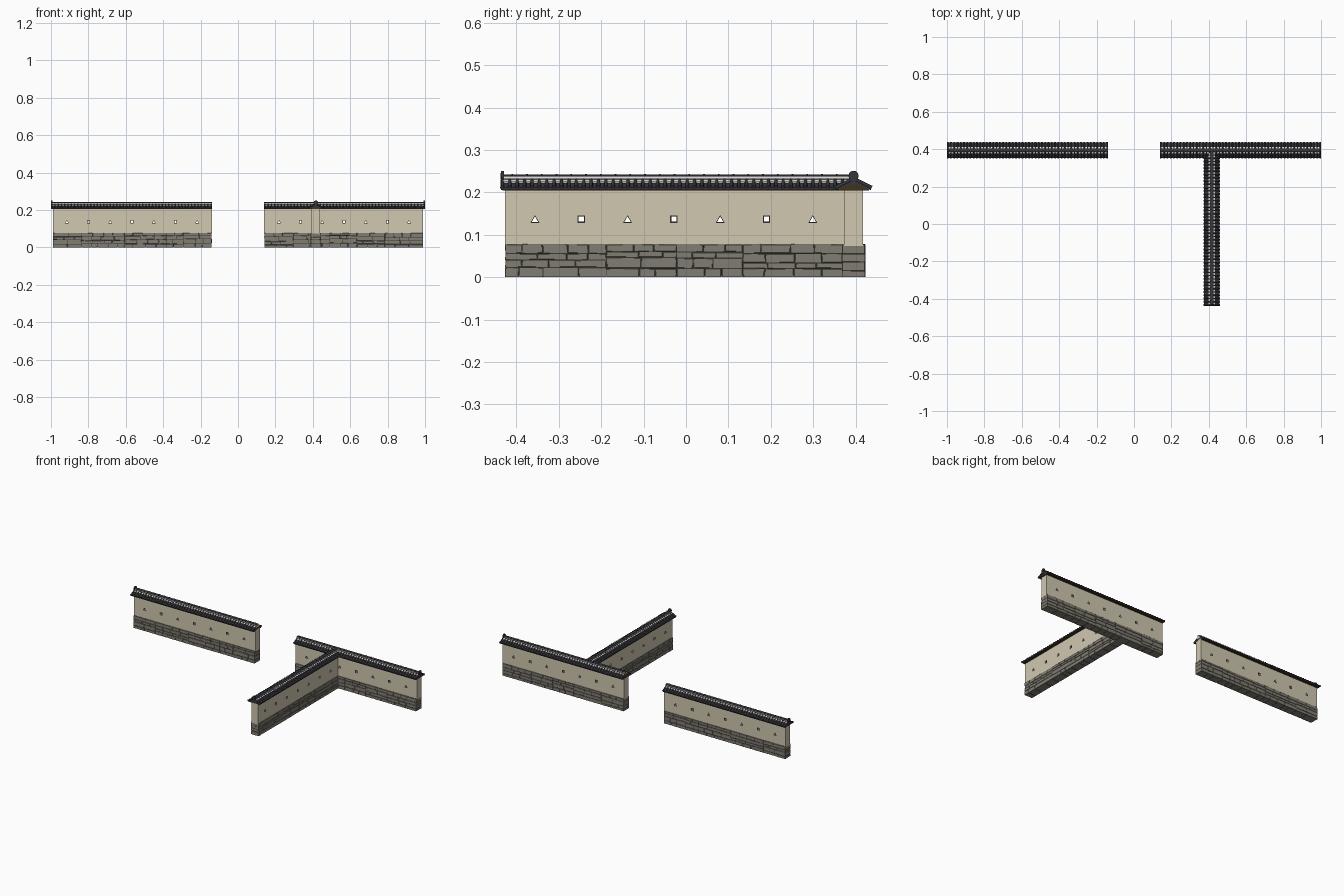
import bpy, bmesh, math, random
from mathutils import Matrix, Vector

cube = bpy.data.objects.get("Cube")
if cube:
    bpy.data.objects.remove(cube)
random.seed(7)


def material(name, r, g, b):
    m = bpy.data.materials.new(name)
    m.use_nodes = True
    m.diffuse_color = (r, g, b, 1)
    m.node_tree.nodes["Principled BSDF"].inputs["Base Color"].default_value = (r, g, b, 1)
    return m


CLAY = material("clay plaster", 0.64, 0.58, 0.44)
STONE = material("grey stone", 0.22, 0.205, 0.17)
MORTAR = material("dark joint", 0.045, 0.041, 0.034)
TILE = material("roof tile", 0.038, 0.038, 0.046)
WOOD = material("brown wood", 0.055, 0.032, 0.01)
LIME = material("white lime", 0.85, 0.84, 0.80)
FRAME = material("dark frame", 0.035, 0.03, 0.025)


def finish(bm, name, mat, place, smooth=False):
    """Turn a bmesh into a placed object."""
    bmesh.ops.recalc_face_normals(bm, faces=bm.faces)
    mesh = bpy.data.meshes.new(name)
    bm.to_mesh(mesh)
    bm.free()
    mesh.materials.append(mat)
    ob = bpy.data.objects.new(name, mesh)
    bpy.context.scene.collection.objects.link(ob)
    ob.matrix_world = place
    if smooth:
        bpy.ops.object.select_all(action='DESELECT')
        ob.select_set(True)
        bpy.context.view_layer.objects.active = ob
        bpy.ops.object.shade_smooth_by_angle(angle=math.radians(50))
    return ob


def box(bm, x0, x1, y0, y1, z0, z1):
    m = Matrix.Translation(((x0 + x1) / 2, (y0 + y1) / 2, (z0 + z1) / 2))
    m = m @ Matrix.Diagonal((x1 - x0, y1 - y0, z1 - z0, 1))
    return bmesh.ops.create_cube(bm, size=1, matrix=m)["verts"]


def prism(bm, loop, offset):
    """Extrude a closed loop of points along an offset."""
    a = [bm.verts.new(p) for p in loop]
    b = [bm.verts.new(Vector(p) + Vector(offset)) for p in loop]
    bm.faces.new(a)
    bm.faces.new(b[::-1])
    for i in range(len(a)):
        j = (i + 1) % len(a)
        bm.faces.new((a[i], b[i], b[j], a[j]))


def gable(bm, half, x0, x1):
    """Prism along x from the right half of a symmetric section."""
    section = half + [(-y, z) for y, z in reversed(half) if y > 0]
    prism(bm, [(x0, y, z) for y, z in section], (x1 - x0, 0, 0))


def rod(bm, p, q, r, sides=8):
    p, q = Vector(p), Vector(q)
    m = Matrix.Translation((p + q) / 2) @ (q - p).to_track_quat('Z', 'Y').to_matrix().to_4x4()
    bmesh.ops.create_cone(bm, cap_ends=True, segments=sides, radius1=r, radius2=r,
                          depth=(q - p).length, matrix=m)


def masonry(x0, x1, z0, z1):
    """Split a rectangle into irregular stones."""
    w, h = x1 - x0, z1 - z0
    t = random.uniform(0.36, 0.64)
    if w > 0.24 or (h < 0.03 and w > 0.085):
        c = x0 + w * t
        return masonry(x0, c, z0, z1) + masonry(c, x1, z0, z1)
    if h > 0.03:
        c = z0 + h * (0.5 + (t - 0.5) * 0.8)
        return masonry(x0, x1, z0, c) + masonry(x0, x1, c, z1)
    return [(x0, x1, z0, z1)]


HALF = 0.0225       # half thickness of the plaster
BASE = 0.078        # top of the stone footing
HOLE_Z = 0.137


def hole_loop(kind, x, size, y):
    if kind == "triangle":
        pts = [(-1, -0.85), (1, -0.85), (0, 0.9)]
    else:
        pts = [(-0.8, -0.8), (0.8, -0.8), (0.8, 0.8), (-0.8, 0.8)]
    return [(x + a * size, y, HOLE_Z + b * size) for a, b in pts]


def build_wall(name, length, place, ridge_extra=0.0):
    # stone footing over a dark core
    bm = bmesh.new()
    box(bm, 0.002, length - 0.002, -0.0255, 0.0255, 0.0015, BASE - 0.001)
    finish(bm, name + "_footing_core", MORTAR, place)
    bm = bmesh.new()
    gap = 0.0009
    for x0, x1, z0, z1 in masonry(0, length, 0, BASE):
        d = random.uniform(0.0268, 0.0278)
        for v in box(bm, x0 + gap, x1 - gap, -d, d, z0 + gap, z1 - gap):
            v.co.x += random.uniform(-1, 1) * 0.0009
            v.co.z += random.uniform(-1, 1) * 0.0008
            if v.co.z < 0.003:
                v.co.z = 0
    bmesh.ops.bevel(bm, geom=bm.edges[:], offset=0.0007, segments=1, affect='EDGES')
    finish(bm, name + "_footing_stones", STONE, place)

    # plaster panel with loopholes cut through
    bm = bmesh.new()
    box(bm, 0, length, -HALF, HALF, BASE - 0.004, 0.21)
    wall = finish(bm, name + "_plaster", CLAY, place)
    cut, frames = bmesh.new(), bmesh.new()
    for i in range(7):
        x = length * (0.0885 + i * 0.1365)
        kind = "square" if i % 2 else "triangle"
        prism(cut, hole_loop(kind, x, 0.0105, -0.05), (0, 0.1, 0))
        rings = [[frames.verts.new(p) for p in hole_loop(kind, x, s, y)]
                 for s, y in ((0.0108, -0.0229), (0.0075, -0.0229),
                              (0.0075, 0.0229), (0.0108, 0.0229))]
        for a, b in zip(rings, rings[1:] + rings[:1]):
            for k in range(len(a)):
                j = (k + 1) % len(a)
                frames.faces.new((a[k], a[j], b[j], b[k]))
    cutter = finish(cut, name + "_cutter", FRAME, place)
    cutter.hide_render = True
    mod = wall.modifiers.new("loopholes", 'BOOLEAN')
    mod.object, mod.operation, mod.solver = cutter, 'DIFFERENCE', 'EXACT'
    bpy.context.view_layer.update()
    mesh = bpy.data.meshes.new_from_object(wall.evaluated_get(bpy.context.evaluated_depsgraph_get()))
    wall.modifiers.clear()
    wall.data = mesh
    mesh.materials.clear()
    mesh.materials.append(CLAY)
    for p in mesh.polygons:
        p.material_index = 0
    bpy.data.objects.remove(cutter)

    # dark loophole rims with a plaster lining
    rims = finish(frames, name + "_loophole_frames", FRAME, place).data
    rims.materials.append(CLAY)
    for p in rims.polygons:
        p.material_index = 0 if abs(p.normal.y) > 0.5 else 1

    # wooden eaves
    bm = bmesh.new()
    gable(bm, [(0.036, 0.2045), (0.036, 0.208), (0, 0.222)], -0.006, length)
    finish(bm, name + "_eaves", WOOD, place)

    # tiled slopes with round rib tiles and eave discs
    bm = bmesh.new()
    gable(bm, [(0, 0.2205), (0.041, 0.2055), (0.041, 0.2115), (0, 0.231)], -0.009, length)
    finish(bm, name + "_roof_bed", TILE, place)
    bm = bmesh.new()
    count = round(length / 0.0175)
    for i in range(count + 1):
        x = -0.006 + (length + 0.002) * i / count
        for s in (-1, 1):
            rod(bm, (x, s * 0.006, 0.2295), (x, s * 0.041, 0.212), 0.0042)
            rod(bm, (x, s * 0.040, 0.2122), (x, s * 0.0425, 0.211), 0.005)
    finish(bm, name + "_rib_tiles", TILE, place, True)

    # layered ridge: lime bedding between the ribs, tile, lime band, round cap
    end = length + ridge_extra
    bm = bmesh.new()
    gable(bm, [(0.018, 0.2215), (0.018, 0.2262), (0.009, 0.2305)], -0.006, end)
    box(bm, -0.006, end, -0.0085, 0.0085, 0.232, 0.2375)
    finish(bm, name + "_ridge_lime", LIME, place)
    bm = bmesh.new()
    box(bm, -0.007, end, -0.0095, 0.0095, 0.230, 0.2325)
    gable(bm, [(0.009, 0.237), (0.009, 0.239), (0.006, 0.2415), (0.002, 0.2425)], -0.007, end)
    steps = round(length / 0.035)
    for i in range(steps):
        x = length * (i + 0.5) / steps
        box(bm, x - 0.002, x + 0.002, -0.0065, 0.0065, 0.2385, 0.243)
    finish(bm, name + "_ridge_tiles", TILE, place, True)

    # ridge end ornament
    bm = bmesh.new()
    gable(bm, [(0.017, 0.218), (0.014, 0.226), (0.010, 0.231), (0.012, 0.239),
               (0.010, 0.246), (0.004, 0.251)], -0.009, -0.002)
    rod(bm, (-0.0105, 0, 0.239), (-0.008, 0, 0.239), 0.007, 10)
    finish(bm, name + "_ridge_ornament", TILE, place)


def placed(x, y, degrees):
    return Matrix.Translation((x, y, 0)) @ Matrix.Rotation(math.radians(degrees), 4, 'Z')


build_wall("right_wall", 0.85, placed(-0.99, 0.395, 0))
build_wall("left_wall", 0.85, placed(0.99, 0.395, 180))
build_wall("branch_wall", 0.80, placed(0.416, -0.427, 90), 0.014)
